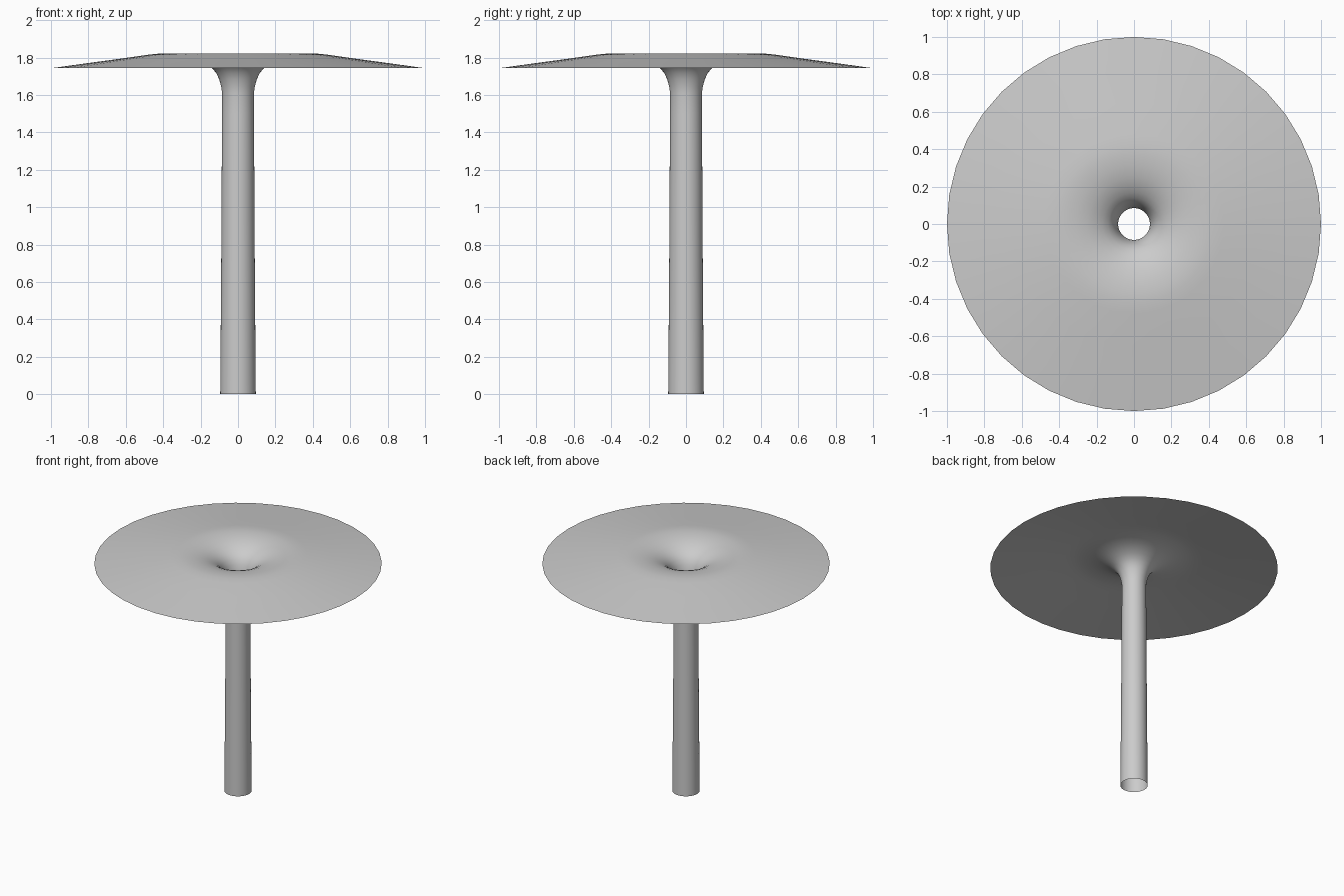
import bpy, bmesh, math

if "Cube" in bpy.data.objects:
    bpy.data.objects.remove(bpy.data.objects["Cube"])

SIDES = 40

# Half profile (radius, height): open tapering stem, flared neck, drooping disc
profile = [
    (0.095, 0.0), (0.092, 0.4), (0.089, 0.8), (0.087, 1.2),
    (0.085, 1.5), (0.085, 1.61), (0.090, 1.645), (0.101, 1.685),
    (0.117, 1.718), (0.139, 1.744), (0.168, 1.766), (0.205, 1.786),
    (0.25, 1.803), (0.31, 1.816), (0.37, 1.8215), (0.42, 1.8215),
    (0.48, 1.815), (0.65, 1.791), (0.82, 1.768), (1.0, 1.743),
]

# Revolve the profile into a single thin shell
bm = bmesh.new()
rings = []
for r, z in profile:
    rings.append([bm.verts.new((r * math.cos(2 * math.pi * i / SIDES),
                                r * math.sin(2 * math.pi * i / SIDES), z))
                  for i in range(SIDES)])
for low, high in zip(rings, rings[1:]):
    for i in range(SIDES):
        j = (i + 1) % SIDES
        # upper side of the disc and inside of the stem face the same way
        face = bm.faces.new((low[i], high[i], high[j], low[j]))
        face.smooth = True

mesh = bpy.data.meshes.new("flared_stem_disc")
bm.to_mesh(mesh)
bm.free()
disc = bpy.data.objects.new("flared_stem_disc", mesh)
bpy.context.collection.objects.link(disc)
